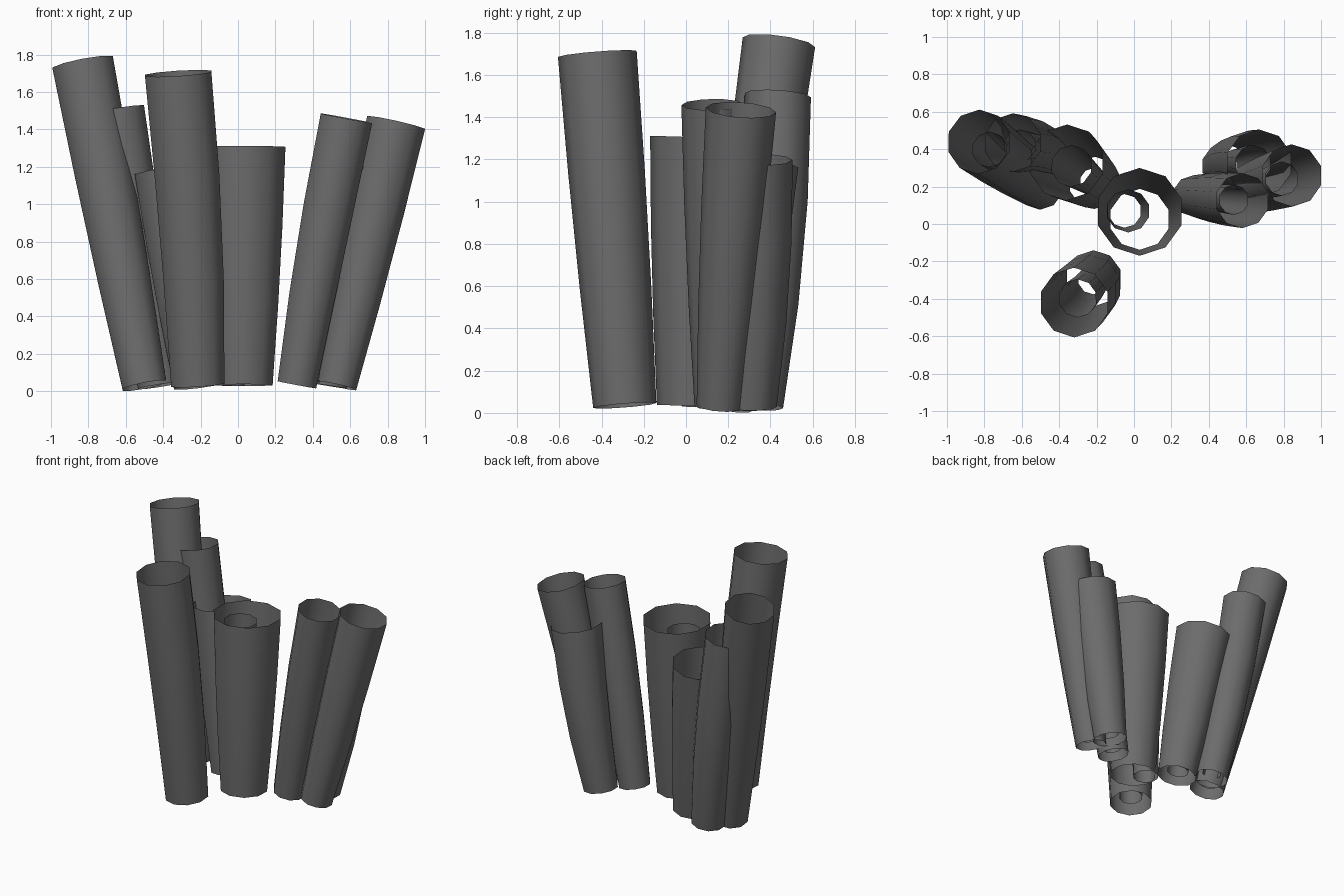
import bpy, bmesh, math
from mathutils import Vector

if "Cube" in bpy.data.objects:
    bpy.data.objects.remove(bpy.data.objects["Cube"])

SIDES = 10
RINGS = 4

mat = bpy.data.materials.new("charcoal_grey")
mat.diffuse_color = (0.15, 0.15, 0.15, 1)
mat.use_nodes = True
mat.node_tree.nodes["Principled BSDF"].inputs["Base Color"].default_value = mat.diffuse_color


def tube(name, bottom, r0, top, r1, bend=(0, 0, 0), swell=0.008):
    """Open, slightly bent and tapered sheet rolled into a tube."""
    b, t, k = Vector(bottom), Vector(top), Vector(bend)
    axis = (t - b).normalized()
    v = (Vector((0, 1, 0)) - axis * axis.y).normalized()
    u = v.cross(axis)
    bm = bmesh.new()
    rings = []
    for i in range(RINGS):
        f = i / (RINGS - 1)
        bulge = math.sin(math.pi * f)
        c = b.lerp(t, f) + k * bulge
        r = r0 + (r1 - r0) * f + swell * bulge
        rings.append([bm.verts.new(c + r * (math.sin(a) * u + math.cos(a) * v))
                      for a in (2 * math.pi * j / SIDES for j in range(SIDES))])
    for lo, hi in zip(rings, rings[1:]):
        for j in range(SIDES):
            n = (j + 1) % SIDES
            face = bm.faces.new((lo[j], lo[n], hi[n], hi[j]))
            face.smooth = True
    bmesh.ops.recalc_face_normals(bm, faces=bm.faces[:])
    # normals point away from the axis
    f0 = bm.faces[:][0]
    f0.normal_update()
    if f0.normal.dot(f0.calc_center_median() - b.lerp(t, 1 / 6)) < 0:
        bmesh.ops.reverse_faces(bm, faces=bm.faces[:])
    me = bpy.data.meshes.new(name)
    bm.to_mesh(me)
    bm.free()
    me.materials.append(mat)
    bpy.context.collection.objects.link(bpy.data.objects.new(name, me))


def roll(name, bottom, r0, top, r1, bend=(0, 0, 0)):
    """Outer tube with a narrower, shorter tube inside it."""
    tube(name + "_outer", bottom, r0, top, r1, bend)
    b, t = Vector(bottom), Vector(top)
    tube(name + "_inner", b.lerp(t, 0.03), r0 * 0.55, b.lerp(t, 0.83), r1 * 0.55,
         Vector(bend) * 0.8, 0)


# left cluster
roll("tall_left_roll", (-0.50, 0.20, 0.03), 0.125, (-0.83, 0.44, 1.755), 0.173)
roll("back_left_roll", (-0.42, 0.34, 0.03), 0.12, (-0.65, 0.435, 1.505), 0.157, (0, 0.025, 0))
roll("short_left_roll", (-0.21, 0.22, 0.03), 0.14, (-0.36, 0.33, 1.18), 0.203)
# standing alone at the front
roll("front_roll", (-0.215, -0.29, 0.035), 0.15, (-0.32, -0.42, 1.70), 0.187, (0.015, 0, 0))
# wide middle tube with a small tube near its rim
tube("middle_roll_outer", (0.03, 0.025, 0.033), 0.163, (0.03, 0.065, 1.305), 0.235)
tube("middle_roll_inner", (-0.05, 0.07, 0.03), 0.09, (-0.03, 0.07, 1.24), 0.115)
# right cluster
roll("back_right_roll", (0.48, 0.31, 0.03), 0.12, (0.67, 0.325, 1.20), 0.18, (0.01, 0.015, 0))
roll("outer_right_roll", (0.53, 0.16, 0.03), 0.11, (0.845, 0.26, 1.435), 0.167)
roll("inner_right_roll", (0.315, 0.15, 0.035), 0.11, (0.58, 0.125, 1.46), 0.147, (-0.008, 0, 0))
